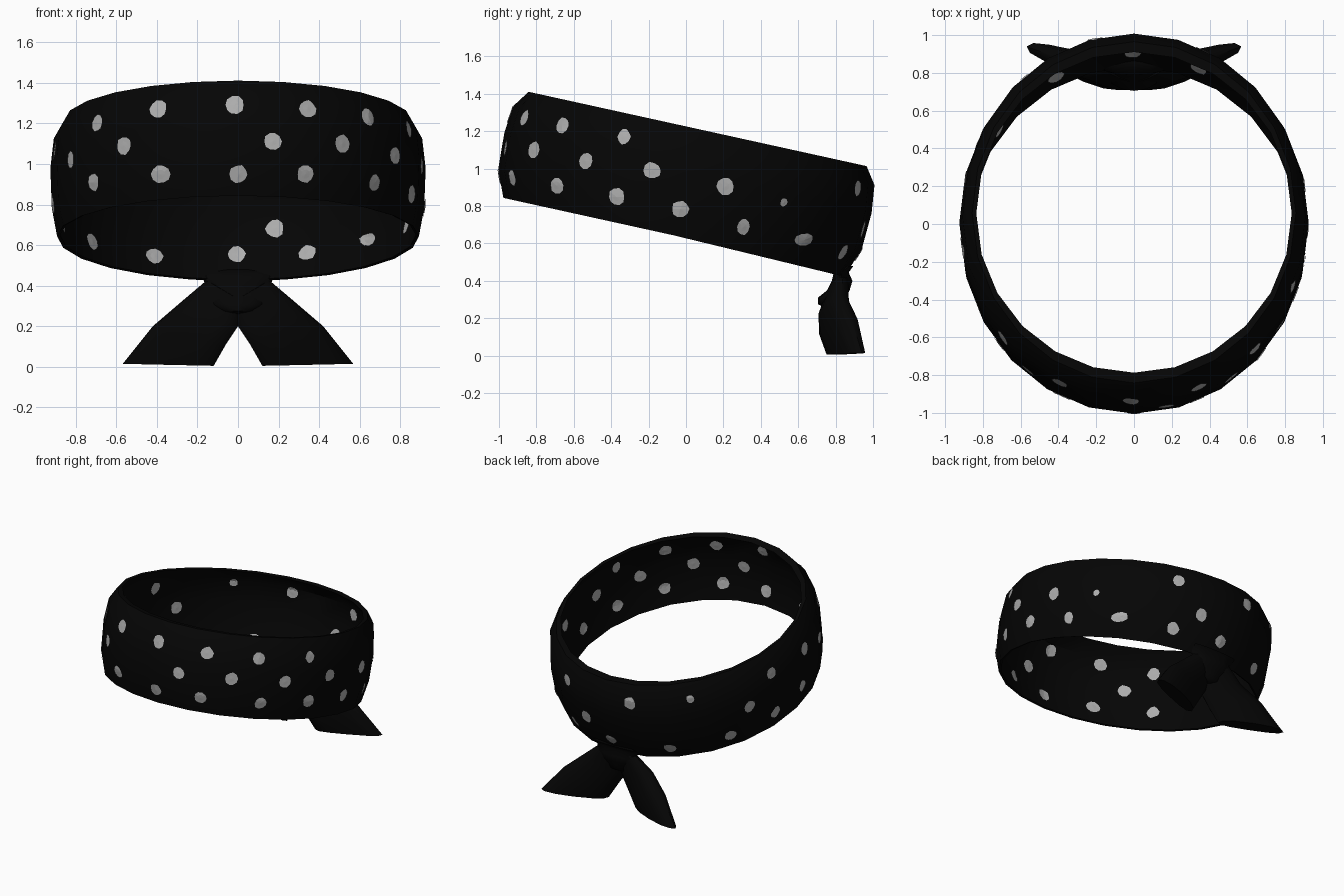
import bpy, bmesh, math, random
from mathutils import Vector, Matrix
from mathutils.bvhtree import BVHTree

if "Cube" in bpy.data.objects:
    bpy.data.objects.remove(bpy.data.objects["Cube"])

random.seed(3)


def material(name, rgb):
    m = bpy.data.materials.new(name)
    m.diffuse_color = (*rgb, 1)
    m.use_nodes = True
    m.node_tree.nodes["Principled BSDF"].inputs["Base Color"].default_value = m.diffuse_color
    return m


black = material("black cloth", (0.0015, 0.0015, 0.0015))
grey = material("pale spots", (0.42, 0.42, 0.42))


def finish(bm, name, mat, angle=40):
    bmesh.ops.recalc_face_normals(bm, faces=bm.faces)
    me = bpy.data.meshes.new(name)
    bm.to_mesh(me)
    bm.free()
    ob = bpy.data.objects.new(name, me)
    bpy.context.collection.objects.link(ob)
    me.materials.append(mat)
    bpy.ops.object.select_all(action='DESELECT')
    ob.select_set(True)
    bpy.context.view_layer.objects.active = ob
    bpy.ops.object.shade_smooth_by_angle(angle=math.radians(angle))
    return ob


def loft(bm, rings, closed=False):
    """Skin a list of equal point rings; cap the ends unless closed."""
    vs = [[bm.verts.new(p) for p in r] for r in rings]
    n = len(vs[0])
    for i in range(len(vs) if closed else len(vs) - 1):
        a, b = vs[i], vs[(i + 1) % len(vs)]
        for j in range(n):
            k = (j + 1) % n
            bm.faces.new((a[j], a[k], b[k], b[j]))
    if not closed:
        bm.faces.new(vs[0])
        bm.faces.new(vs[-1])


# Head band: thin bulged cloth with an inward top lip, swept round an oval ring, tilted down at the back
# each point: x radius, y radius, height
section = [(.892, .93, -.293), (.918, .99, -.15), (.925, 1.0, .05), (.908, .983, .2), (.857, .92, .29),
           (.835, .864, .287), (.89, .965, .2), (.91, .985, .05), (.903, .975, -.15), (.877, .914, -.288)]
tilt = Matrix.Translation((0, -.005, .93)) @ Matrix.Rotation(math.radians(-12.4), 4, 'X')
bm = bmesh.new()
rings = []
for i in range(24):
    a = math.tau * i / 24
    s = math.sin(a)
    # the back hangs a little lower and further out
    rings.append([tilt @ Vector((rx * math.cos(a), ry * s + .01 * max(s, 0),
                                 z - (.02 * max(s, 0) if z < -.2 else 0))) for rx, ry, z in section])
loft(bm, rings, closed=True)
bmesh.ops.recalc_face_normals(bm, faces=bm.faces)
tree = BVHTree.FromBMesh(bm)
finish(bm, "head_band", black)

# Spots, located by (across, up, optional width, optional height) along a sight line
sights = [
    # front
    (0, 0, .705, [(-.39, .565), (-.015, .585), (.34, .565), (.64, .525), (-.69, .495), (-.56, .385),
                  (.17, .405), (.51, .395), (.77, .335), (-.82, .315), (-.71, .205), (-.38, .245, 1.15),
                  (0.003, .245), (.33, .245), (.67, .205)]),
    # right side
    (90, 0, .705, [(-.33, .465, .8), (-.18, .285), (-.37, .145), (-.03, .08), (.21, .2), (.305, -.015, .8),
                   (.52, .115, .5, .5), (.63, -.085, 1.4, .75)]),
    # left side
    (270, 0, .705, [(.11, .095)]),
    # back and left side
    (215, 25, .652, [(-.69, -.26), (-.52, -.42), (-.39, -.17), (-.11, -.48), (.03, -.14, .65, .65),
                     (.31, -.39), (.44, -.19), (.59, .04), (.62, -.23), (.82, .21)]),
    # right part of the back
    (140, -30, .705, [(.31, .63), (.27, .30)]),
]
spots = bmesh.new()


def spot(hit, nor, width, height):
    """One irregular patch that follows the cloth."""
    side = nor.cross(Vector((0, 0, 1))).normalized()
    rise = side.cross(nor)
    loops = []
    for rad in (.5, 1):
        loop = []
        for k in range(10):
            a = math.tau * k / 10
            w = .045 * rad * random.uniform(.9, 1.1)
            out = side * (w * width * math.cos(a)) + rise * (w * height * math.sin(a))
            for shrink in (1, .8, .6, .4, .2, 0):
                q, n, _, _ = tree.ray_cast(hit + out * shrink + nor * .04, -nor, .08)
                if q and n.dot(nor) > .6:
                    break
            loop.append(spots.verts.new((q or hit) + nor * .005))
        loops.append(loop)
    mid = spots.verts.new(hit + nor * .006)
    a, b = loops
    for k in range(10):
        m = (k + 1) % 10
        for f in (spots.faces.new((mid, a[k], a[m])), spots.faces.new((a[k], b[k], b[m], a[m]))):
            f.normal_update()
            if f.normal.dot(nor) < 0:
                f.normal_flip()


placed = []
for turn, lift, base, points in sights:
    t, e = math.radians(turn), math.radians(lift)
    across = Vector((math.cos(t), math.sin(t), 0))
    to_eye = Vector((math.sin(t) * math.cos(e), -math.cos(t) * math.cos(e), math.sin(e)))
    up = to_eye.cross(across)
    for u, v, *size in points:
        width, height = size[0] if size else 1, size[1] if len(size) > 1 else 1
        hit, nor, _, _ = tree.ray_cast(Vector((0, 0, base)) + across * u + up * v + to_eye * 4, -to_eye)
        if hit is None or any((hit - p).length < .12 for p in placed):
            continue
        placed.append(hit)
        spot(hit, nor, width, height)
        # the same spot shows through on the inside of the cloth
        back, n, _, _ = tree.ray_cast(hit - nor * .003, -nor, .2)
        if back:
            spot(back, n if n.dot(nor) < 0 else -n, width, height)
me = bpy.data.meshes.new("spots")
spots.to_mesh(me)
spots.free()
me.materials.append(grey)
bpy.context.collection.objects.link(bpy.data.objects.new("spots", me))


def oval(c, rx, ry, n=12):
    return [Vector((c[0] + rx * math.cos(math.tau * k / n), c[1] + ry * math.sin(math.tau * k / n), c[2]))
            for k in range(n)]


# Knot hanging under the back of the band
bm = bmesh.new()
loft(bm, [oval((0, y, z), rx, ry) for y, z, rx, ry in [
    (.875, .48, .18, .02), (.83, .445, .175, .04), (.835, .40, .16, .055), (.815, .35, .15, .06),
    (.78, .31, .135, .075), (.775, .275, .1, .07), (.775, .26, .05, .04)]])
finish(bm, "knot", black, 60)


def soft(v):
    return math.copysign(abs(v) ** .85, v)


# Two flared tails: flattened sections given by inner end, outer end and thickness
stations = [((-.02, .77, .33), (.15, .84, .43), .045),
            ((0, .735, .2), (.28, .83, .32), .065),
            ((.06, .74, .11), (.42, .885, .2), .075),
            ((.12, .765, .005), (.568, .94, .015), .05)]
for name, s in (("left_tail", -1), ("right_tail", 1)):
    bm = bmesh.new()
    rings = []
    for p, q, th in stations:
        p, q = Vector(p), Vector(q)
        mid, half = (p + q) / 2, (q - p) / 2
        flat = Vector((-half.y, half.x, 0)).normalized()
        ring = []
        for k in range(12):
            a = math.tau * k / 12
            w = mid + half * soft(math.cos(a)) + flat * (th * soft(math.sin(a)) + .01 * math.sin(a) ** 2)
            ring.append(Vector((w.x * s, w.y, w.z)))
        rings.append(ring)
    loft(bm, rings)
    finish(bm, name, black, 50)
